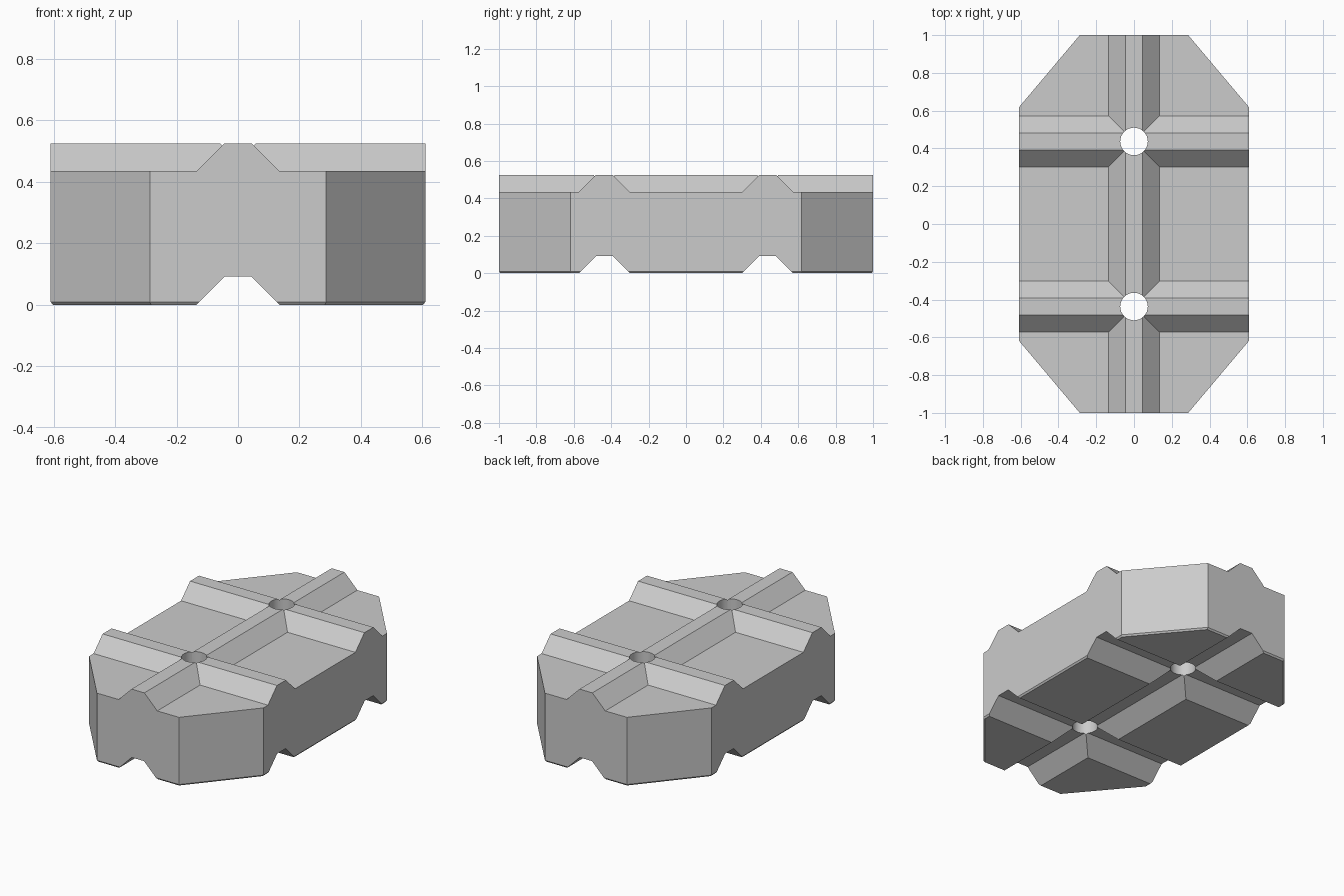
import bpy, bmesh, math

HALF_X, HALF_Y = 0.61, 1.0       # footprint
CORNER_X, CORNER_Y = 0.287, 0.617  # where the cut corners start
FLOOR, TOP = 0.435, 0.525        # sunken panels and ridge tops
RIDGE = 0.135                    # half width of a ridge at its foot
CROSS_Y = 0.437                  # the two cross ridges
GROOVE_H, GROOVE_W = 0.093, 0.043
HOLE_R = 0.073

if "Cube" in bpy.data.objects:
    bpy.data.objects.remove(bpy.data.objects["Cube"])

grey = bpy.data.materials.new("light grey plastic")
grey.use_nodes = True
grey.diffuse_color = (0.6, 0.6, 0.6, 1)
grey.node_tree.nodes["Principled BSDF"].inputs["Base Color"].default_value = (0.6, 0.6, 0.6, 1)


def stack(name, loops):
    """Closed solid through a stack of matching horizontal loops."""
    bm = bmesh.new()
    rings = [[bm.verts.new((x, y, z)) for x, y in pts] for z, pts in loops]
    n = len(rings[0])
    bm.faces.new(rings[0][::-1])
    bm.faces.new(rings[-1])
    for a, b in zip(rings, rings[1:]):
        for i in range(n):
            j = (i + 1) % n
            bm.faces.new((a[i], a[j], b[j], b[i]))
    bmesh.ops.recalc_face_normals(bm, faces=bm.faces)
    mesh = bpy.data.meshes.new(name)
    bm.to_mesh(mesh)
    bm.free()
    mesh.materials.append(grey)
    obj = bpy.data.objects.new(name, mesh)
    bpy.context.collection.objects.link(obj)
    return obj


def octagon(inset=0):
    a, b = HALF_X - inset, HALF_Y - inset
    c, d = CORNER_X - inset / 2, CORNER_Y - inset / 2
    return [(c, -b), (a, -d), (a, d), (c, b), (-c, b), (-a, d), (-a, -d), (-c, -b)]


def rect(x0, x1, y0, y1, grow=0):
    x0, x1, y0, y1 = x0 - grow, x1 + grow, y0 - grow, y1 + grow
    return [(x0, y0), (x1, y0), (x1, y1), (x0, y1)]


# Body with a small chamfer round the underside
block = stack("connector_block", [(0, octagon(0.008)), (0.01, octagon()), (TOP, octagon())])
cutters = []

# Six sunken panels leave the sloped ridges standing
for side in (-1, 1):
    x0, x1 = sorted((side * RIDGE, side * 1.0))
    for y0, y1 in ((-1.5, -CROSS_Y - RIDGE), (-CROSS_Y + RIDGE, CROSS_Y - RIDGE),
                   (CROSS_Y + RIDGE, 1.5)):
        cutters.append(stack("panel_cutter", [(FLOOR, rect(x0, x1, y0, y1)),
                                              (FLOOR + 0.12, rect(x0, x1, y0, y1, 0.12))]))

# Matching grooves underneath
low, wide = -0.1, GROOVE_W + GROOVE_H + 0.1
cutters.append(stack("long_groove_cutter", [(low, rect(-wide, wide, -1.5, 1.5)),
                                            (GROOVE_H, rect(-GROOVE_W, GROOVE_W, -1.5, 1.5))]))
for y in (-CROSS_Y, CROSS_Y):
    cutters.append(stack("cross_groove_cutter", [
        (low, rect(-1, 1, y - wide, y + wide)),
        (GROOVE_H, rect(-1, 1, y - GROOVE_W, y + GROOVE_W))]))

# Round holes through both crossings
for y in (-CROSS_Y, CROSS_Y):
    turn = [2 * math.pi * i / 32 for i in range(32)]
    circle = [(HOLE_R * math.cos(t), y + HOLE_R * math.sin(t)) for t in turn]
    cutters.append(stack("hole_cutter", [(-0.2, circle), (0.8, circle)]))

# Carve the block and drop the cutters
bpy.ops.object.select_all(action="DESELECT")
block.select_set(True)
bpy.context.view_layer.objects.active = block
for cutter in cutters:
    cutter.hide_render = True
    mod = block.modifiers.new("cut", "BOOLEAN")
    mod.operation = "DIFFERENCE"
    mod.solver = "EXACT"
    mod.object = cutter
    bpy.ops.object.modifier_apply(modifier=mod.name)
for cutter in cutters:
    bpy.data.objects.remove(cutter)

bpy.ops.object.shade_smooth_by_angle(angle=math.radians(25))
